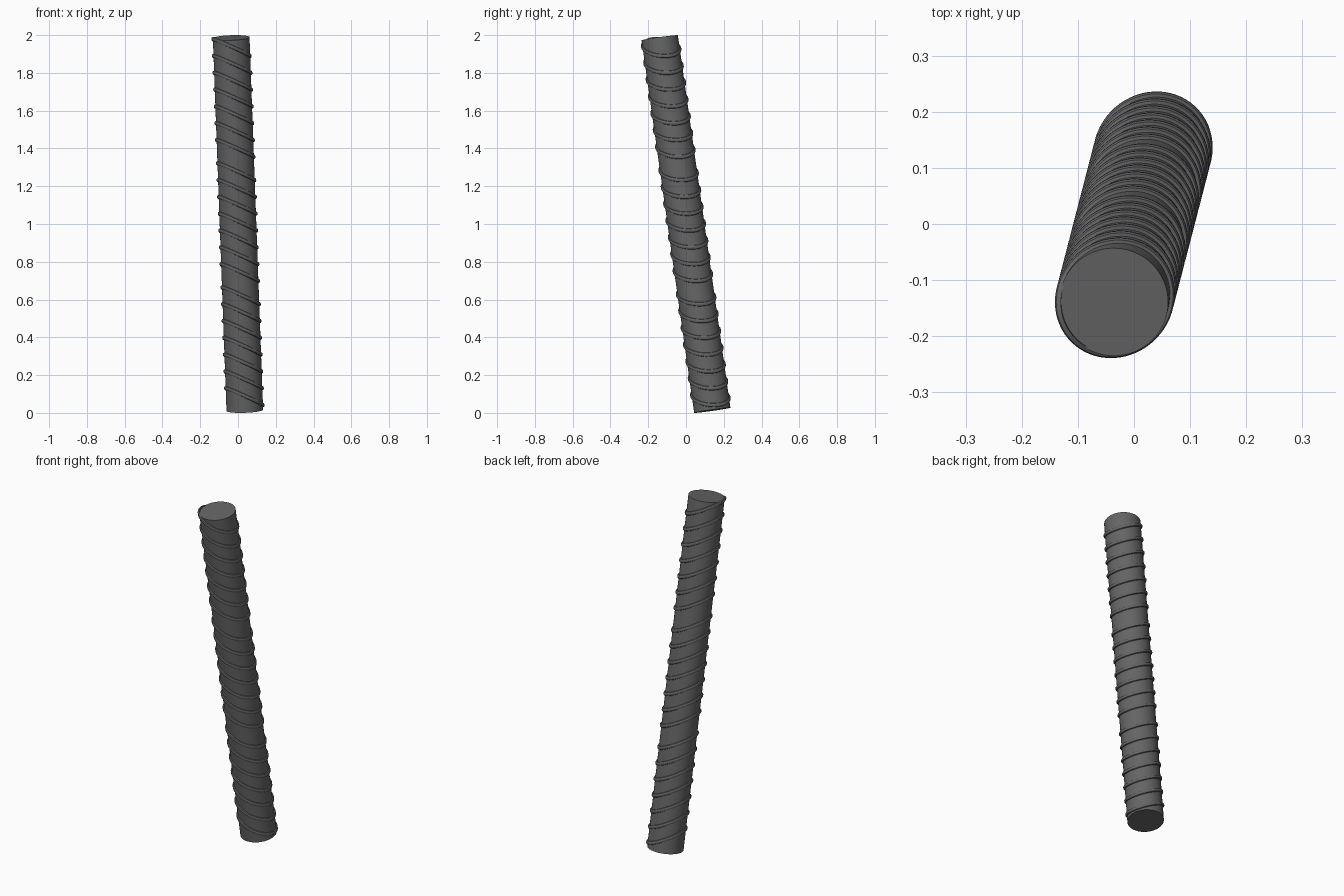
import bpy, bmesh, math
from mathutils import Vector

if "Cube" in bpy.data.objects:
    bpy.data.objects.remove(bpy.data.objects["Cube"])

steel = bpy.data.materials.new("dark_steel")
steel.diffuse_color = (0.13, 0.13, 0.13, 1)
steel.use_nodes = True
steel.node_tree.nodes["Principled BSDF"].inputs["Base Color"].default_value = steel.diffuse_color

# Leaning bar axis and its cross-section directions
bottom = Vector((0.036, 0.139, 0.014))
top = Vector((-0.036, -0.139, 1.986))
axis = (top - bottom).normalized()
side = Vector((1, 0, 0))
side = (side - axis * side.dot(axis)).normalized()
depth = axis.cross(side)
SEGMENTS = 64
RADIUS = 0.097
SLOPE = (-0.45, -0.05)  # rib plane: height change per unit of x and y


def direction(i):
    t = 2 * math.pi * i / SEGMENTS
    return side * math.cos(t) + depth * math.sin(t)


def finish(bm, name):
    bmesh.ops.recalc_face_normals(bm, faces=bm.faces[:])
    mesh = bpy.data.meshes.new(name)
    bm.to_mesh(mesh)
    bm.free()
    mesh.materials.append(steel)
    ob = bpy.data.objects.new(name, mesh)
    bpy.context.collection.objects.link(ob)
    bpy.ops.object.select_all(action='DESELECT')
    ob.select_set(True)
    bpy.context.view_layer.objects.active = ob
    bpy.ops.object.shade_smooth_by_angle(angle=math.radians(30))


# Plain round core
bm = bmesh.new()
rings = [[bm.verts.new(c + direction(i) * RADIUS) for i in range(SEGMENTS)]
         for c in (bottom, top)]
for i in range(SEGMENTS):
    j = (i + 1) % SEGMENTS
    bm.faces.new((rings[0][i], rings[0][j], rings[1][j], rings[1][i]))
for r in rings:
    bm.faces.new(r)
finish(bm, "bar_core")


# Slanted raised rib that follows the core all the way round
def add_rib(bm, z):
    centre = bottom + axis * ((z - bottom.z) / axis.z)
    profile = [(0.094, -0.012), (0.1025, -0.009), (0.105, -0.004),
               (0.105, 0.004), (0.1025, 0.009), (0.094, 0.012)]
    a, b = SLOPE
    loops = []
    for i in range(SEGMENTS):
        d = direction(i)
        slant = (a * d.x + b * d.y - d.z) / (axis.z - a * axis.x - b * axis.y)
        loops.append([bm.verts.new(centre + d * r + axis * (RADIUS * slant + h))
                      for r, h in profile])
    n = len(profile)
    for i in range(SEGMENTS):
        p, q = loops[i], loops[(i + 1) % SEGMENTS]
        for k in range(n):
            m = (k + 1) % n
            bm.faces.new((p[k], q[k], q[m], p[m]))


# Three groups of seven ribs
for group, name in enumerate(("lower_ribs", "middle_ribs", "upper_ribs")):
    bm = bmesh.new()
    for k in range(7):
        add_rib(bm, 0.086 + group * 0.657 + k * 0.089)
    finish(bm, name)
